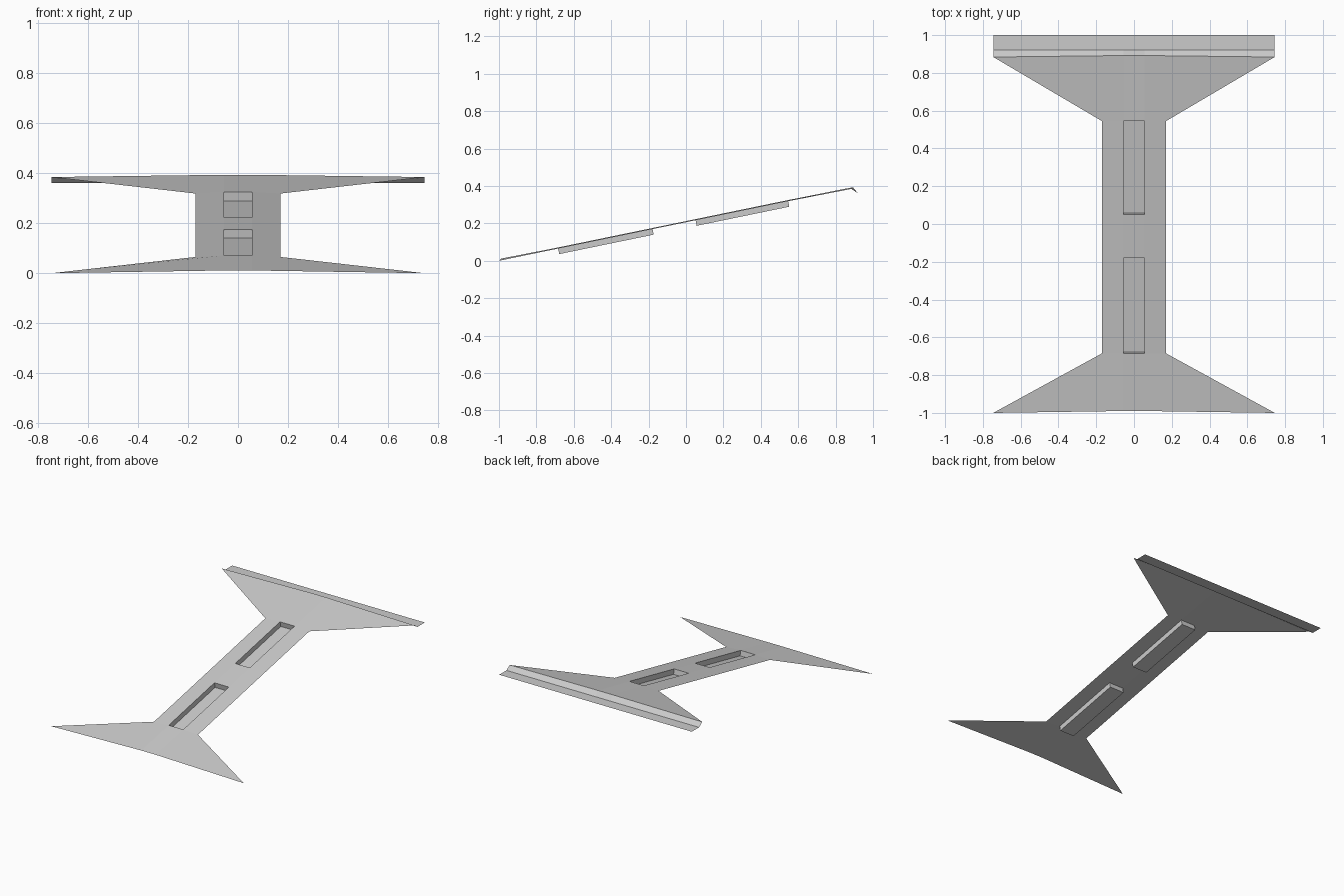
import bpy
import bmesh
from mathutils import Vector

default = bpy.data.objects.get("Cube")
if default:
    bpy.data.objects.remove(default, do_unlink=True)

grey = bpy.data.materials.new("light_grey")
grey.use_nodes = True
colour = (0.6, 0.6, 0.6, 1.0)
grey.diffuse_color = colour
grey.node_tree.nodes["Principled BSDF"].inputs["Base Color"].default_value = colour

SLOPE = 0.206       # rise of the ramp per unit of length
SLOT = 0.056        # half width of the recessed slots
FLARE = 0.745       # half width of the flared ends
WAIST = 0.17        # half width of the narrow walkway
DEPTH = 0.036       # depth of the slots


def ramp_z(y):
    return SLOPE * (y + 1)


def row(half, y_edge, z_edge, y_mid, z_mid):
    """Four points across the strip, mirrored about x = 0."""
    return [(-half, y_edge, z_edge), (-SLOT, y_mid, z_mid),
            (SLOT, y_mid, z_mid), (half, y_edge, z_edge)]


def loft(bm, rows):
    """Joins neighbouring rows with quads facing up; returns faces per strip."""
    verts = [[bm.verts.new(p) for p in r] for r in rows]
    return [[bm.faces.new((a[i], a[i + 1], b[i + 1], b[i]))
             for i in range(len(a) - 1)]
            for a, b in zip(verts, verts[1:])]


def finish(bm, name):
    mesh = bpy.data.meshes.new(name)
    bm.to_mesh(mesh)
    bm.free()
    mesh.materials.append(grey)
    obj = bpy.data.objects.new(name, mesh)
    bpy.context.collection.objects.link(obj)


# Sloping sheet: flared ends, narrow walkway, slight crown along the middle
front_edge = row(FLARE, -1, 0, -0.99, 0.011)
walkway = [row(WAIST, y, ramp_z(y), y, ramp_z(y) + 0.006)
           for y in (-0.685, -0.18, 0.05, 0.545)]
back_edge = row(FLARE, 0.884, 0.384, 0.892, 0.393)

bm = bmesh.new()
strips = loft(bm, [front_edge, *walkway, back_edge])

# Two slots pushed down square to the sheet
down = Vector((0, SLOPE, -1)).normalized() * DEPTH
for strip in (strips[1], strips[3]):
    result = bmesh.ops.extrude_face_region(bm, geom=[strip[1]])
    moved = [g for g in result["geom"] if isinstance(g, bmesh.types.BMVert)]
    bmesh.ops.translate(bm, verts=moved, vec=down)
    if strip[1].is_valid:
        bm.faces.remove(strip[1])
finish(bm, "ramp_sheet")

# Folded lip: a short drop, then a flat ledge
bm = bmesh.new()
loft(bm, [back_edge] + [row(FLARE, y, 0.36, y, 0.36) for y in (0.92, 1)])
finish(bm, "back_lip")
